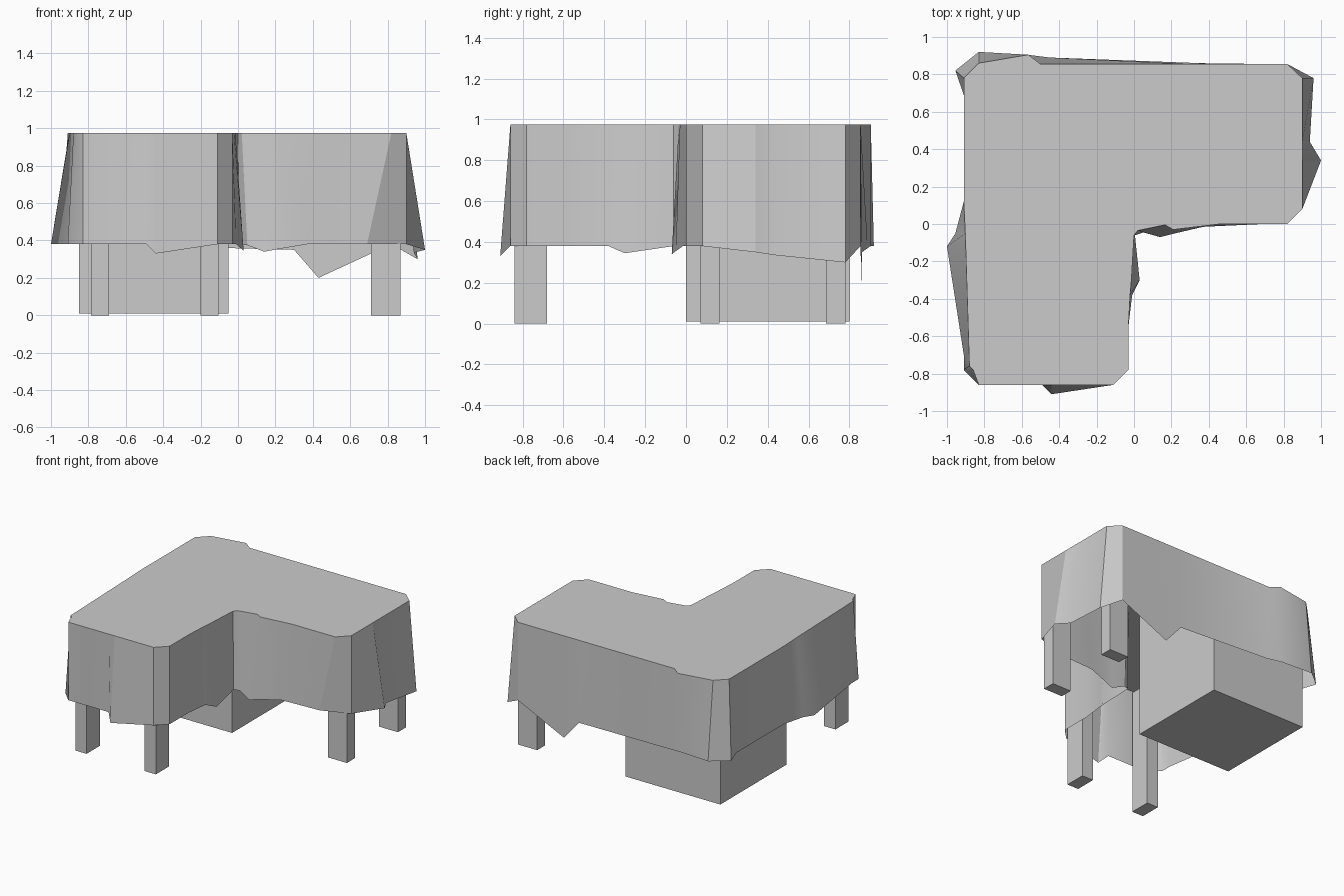
import bpy, bmesh

if "Cube" in bpy.data.objects:
    bpy.data.objects.remove(bpy.data.objects["Cube"])

TOP = 0.975
HEM = 0.38


def mesh_object(name, bm):
    mesh = bpy.data.meshes.new(name)
    bm.to_mesh(mesh)
    bm.free()
    ob = bpy.data.objects.new(name, mesh)
    bpy.context.collection.objects.link(ob)
    return ob


def box(name, x0, x1, y0, y1, z0, z1):
    bm = bmesh.new()
    bmesh.ops.create_cube(bm, size=1)
    for v in bm.verts:
        v.co = ((x0 + x1) / 2 + v.co.x * (x1 - x0),
                (y0 + y1) / 2 + v.co.y * (y1 - y0),
                (z0 + z1) / 2 + v.co.z * (z1 - z0))
    return mesh_object(name, bm)


# Cloth outline: top x, y, then optional hem x, y, z (straight drop if omitted)
folds = [
    # front edge
    (-.83, -.86), (-.49, -.86), (-.44, -.86, -.44, -.91, .33), (-.11, -.86),
    # inner side of the front arm
    (-.03, -.78), (-.03, -.55), (-.021, -.38, -.01, -.38, HEM),
    (-.014, -.3, .03, -.3, .345), (.0, -.06, .005, -.06, HEM),
    # inner corner and front of the right arm
    (.02, -.035, .05, -.045, .375), (.165, -.005, .14, -.07, .34),
    (.21, -.03, .22, -.05, .355), (.46, 0, .37, -.015, HEM),
    (.82, 0, .69, 0, HEM),
    # right end
    (.9, .08), (.9, .34, 1.0, .34, .35), (.9, .44, .94, .44, .335),
    (.9, .78, .96, .78, .30), (.82, .855),
    # back edge
    (.43, .855, .43, .858, .2), (.3, .855, .3, .862, .35),
    (-.5, .855, -.45, .89, .37), (-.565, .905, -.57, .905, HEM),
    (-.83, .86, -.83, .92, HEM),
    # left edge
    (-.91, .78, -.955, .82, HEM), (-.91, .69), (-.91, .12),
    (-.902, -.05, -.955, -.05, HEM), (-.9, -.12, -1.0, -.12, HEM),
    (-.88, -.76, -.91, -.7, HEM), (-.86, -.78, -.91, -.78, HEM),
]
bm = bmesh.new()
upper, lower = [], []
for f in folds:
    upper.append(bm.verts.new((f[0], f[1], TOP)))
    lower.append(bm.verts.new(f[2:] if len(f) > 2 else (f[0], f[1], HEM)))
bm.faces.new(upper)
for i in range(len(folds)):
    j = (i + 1) % len(folds)
    bm.faces.new((upper[i], lower[i], lower[j], upper[j]))
cloth = mesh_object("tablecloth", bm)
bpy.context.view_layer.objects.active = cloth
cloth.select_set(True)
bpy.ops.object.shade_smooth_by_angle(angle=0.45)

# Cabinet under the corner
box("corner_cabinet", -.85, -.05, 0, .8, .01, .95)

# Legs: a pair under each arm
for i, x in enumerate((-.785, -.2)):
    box(f"front_leg_{i + 1}", x, x + .095, -.84, -.68, 0, .95)
for i, y in enumerate((.07, .685)):
    box(f"right_leg_{i + 1}", .71, .87, y, y + .095, 0, .95)
